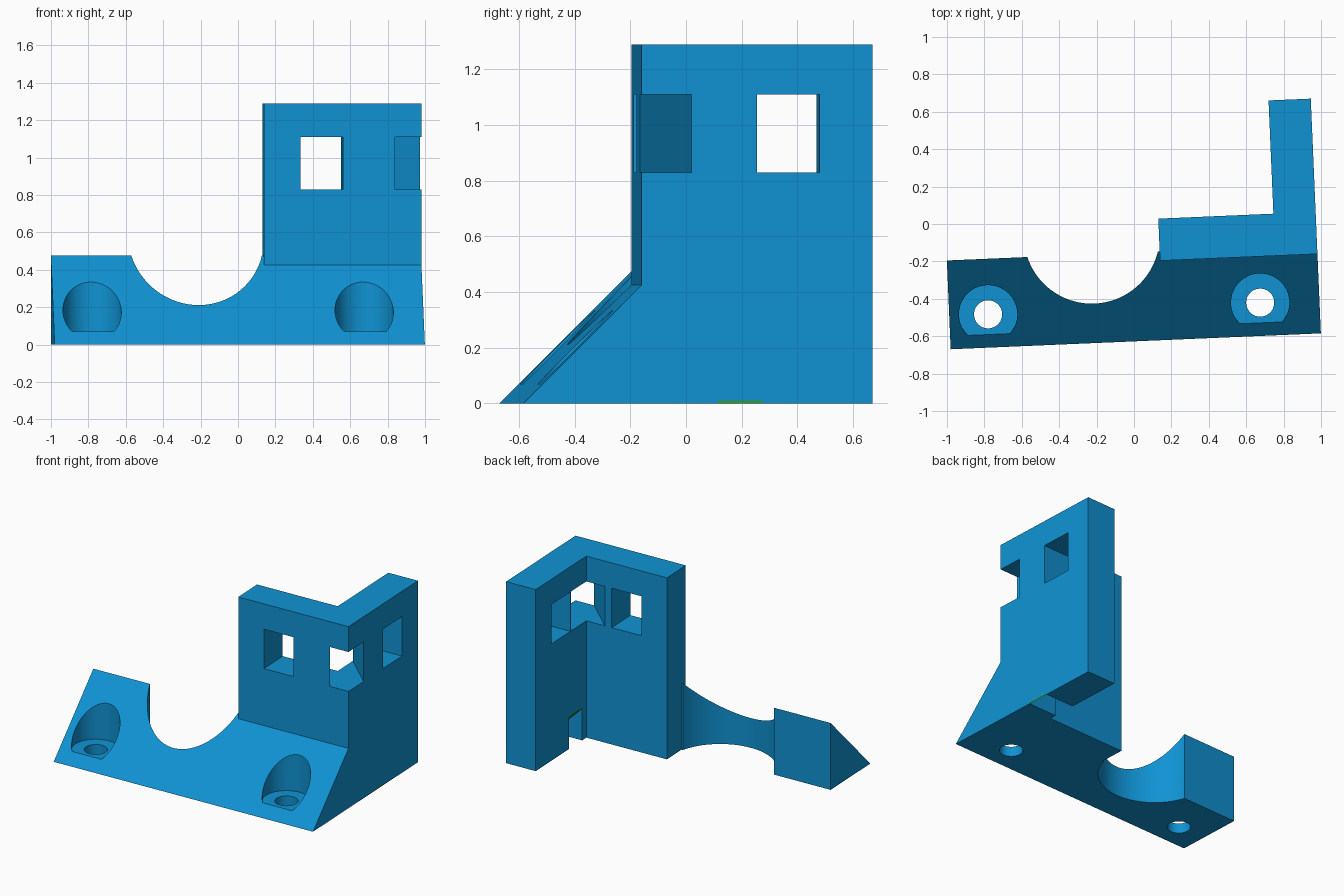
import bpy, bmesh, math
from mathutils import Matrix, Vector

if "Cube" in bpy.data.objects:
    bpy.data.objects.remove(bpy.data.objects["Cube"])

TILT = math.radians(2.46)          # the whole bracket is turned slightly about z


def material(name, rgb):
    m = bpy.data.materials.new(name)
    m.diffuse_color = (*rgb, 1)
    m.use_nodes = True
    m.node_tree.nodes["Principled BSDF"].inputs["Base Color"].default_value = m.diffuse_color
    return m


blue = material("blue", (0.005, 0.29, 0.65))
green = material("green", (0.025, 0.35, 0.045))


def prism(name, pts, direction, mat=blue):
    """Extrude a closed polygon of 3D points along a direction."""
    bm = bmesh.new()
    face = bm.faces.new([bm.verts.new(p) for p in pts])
    ext = bmesh.ops.extrude_face_region(bm, geom=[face])
    moved = [v for v in ext["geom"] if isinstance(v, bmesh.types.BMVert)]
    bmesh.ops.translate(bm, verts=moved, vec=Vector(direction))
    bmesh.ops.recalc_face_normals(bm, faces=bm.faces)
    me = bpy.data.meshes.new(name)
    bm.to_mesh(me)
    bm.free()
    me.materials.append(mat)
    ob = bpy.data.objects.new(name, me)
    bpy.context.collection.objects.link(ob)
    return ob


def box(name, x0, x1, y0, y1, z0, z1):
    return prism(name, [(x0, y0, z0), (x1, y0, z0), (x1, y1, z0), (x0, y1, z0)], (0, 0, z1 - z0))


def cylinder(name, x, y, r, z0, z1, n=96):
    ring = [(x + r * math.cos(2 * math.pi * i / n), y + r * math.sin(2 * math.pi * i / n), z0)
            for i in range(n)]
    return prism(name, ring, (0, 0, z1 - z0))


def combine(target, other, operation):
    """Apply a boolean and remove the second object."""
    bpy.context.view_layer.objects.active = target
    mod = target.modifiers.new("bool", "BOOLEAN")
    mod.operation, mod.solver, mod.object = operation, "EXACT", other
    bpy.ops.object.modifier_apply(modifier=mod.name)
    bpy.data.objects.remove(other)


LEFT, RIGHT = -1.008, 0.973
FRONT, WALL_FRONT, WALL_BACK, ARM_END = -0.627, -0.202, 0.023, 0.629
WALL_LEFT, ARM_IN = 0.131, 0.747
TOP, WIN0, WIN1 = 1.29, 0.83, 1.11

# sloped base with a round scoop at the back
bracket = prism("bracket", [(LEFT, FRONT, 0), (LEFT, -0.152, 0), (LEFT, -0.152, 0.475)],
                (RIGHT - LEFT, 0, 0))
combine(bracket, cylinder("scoop", -0.228, -0.053, 0.363, -0.1, 0.7, 128), "DIFFERENCE")

# L-shaped wall
wall = prism("wall", [(WALL_LEFT, WALL_FRONT, 0), (RIGHT, WALL_FRONT, 0), (RIGHT, ARM_END, 0),
                      (ARM_IN, ARM_END, 0), (ARM_IN, WALL_BACK, 0), (WALL_LEFT, WALL_BACK, 0)],
             (0, 0, TOP))
combine(bracket, wall, "UNION")

# counterbored screw holes
for x in (-0.80, 0.656):
    combine(bracket, cylinder("bore", x, -0.449, 0.156, 0.07, 0.415), "DIFFERENCE")
    combine(bracket, cylinder("hole", x, -0.449, 0.075, -0.1, 0.2), "DIFFERENCE")

# square windows: front wall, side arm, and diagonally through the corner
combine(bracket, box("window", 0.327, 0.553, -0.4, 0.2, WIN0, WIN1), "DIFFERENCE")
combine(bracket, box("window", 0.6, 1.2, 0.213, 0.438, WIN0, WIN1), "DIFFERENCE")
diagonal = [(0.831, WALL_FRONT), (RIGHT, -0.022)]
(ax, ay), (bx, by) = diagonal
corner = [(ax + 0.2, ay - 0.2, WIN0), (bx + 0.2, by - 0.2, WIN0),
          (bx - 0.34, by + 0.34, WIN0), (ax - 0.34, ay + 0.34, WIN0)]
combine(bracket, prism("window", corner, (0, 0, WIN1 - WIN0)), "DIFFERENCE")

# sloped notch under the arm, lined with a thin green plate
N0, N1 = 0.073, 0.233
s = RIGHT + 0.01
notch = prism("notch", [(0.7, N0, -0.1), (1.0, N0, -0.1), (1.0, N0, s - 1.0), (0.7, N0, s - 0.7)],
              (0, N1 - N0, 0))
combine(bracket, notch, "DIFFERENCE")
lining = prism("notch_lining", [(RIGHT, N0, 0), (RIGHT, N0, 0.01), (ARM_IN, N0, s - ARM_IN),
                                (ARM_IN, N0, s - ARM_IN - 0.01)], (0, N1 - N0, 0), green)

# turn the finished parts and shade the round cuts smooth
for ob in (bracket, lining):
    ob.data.transform(Matrix.Rotation(TILT, 4, "Z"))
bpy.ops.object.select_all(action="DESELECT")
bracket.select_set(True)
bpy.context.view_layer.objects.active = bracket
bpy.ops.object.shade_smooth_by_angle(angle=math.radians(20))
